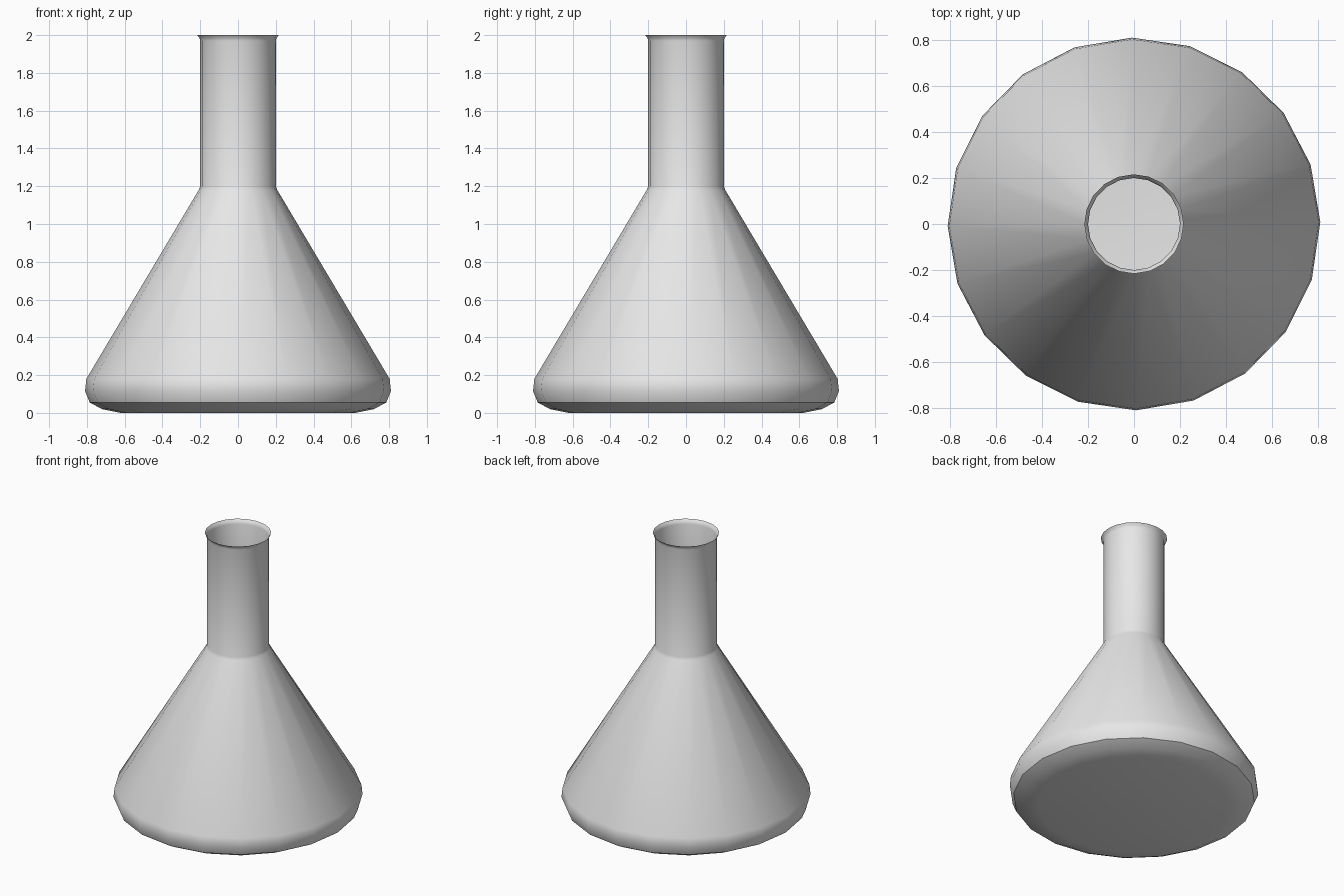
import bpy
import bmesh
import math

cube = bpy.data.objects.get("Cube")
if cube:
    bpy.data.objects.remove(cube, do_unlink=True)

SIDES = 20
TWIST = math.radians(0.6)

# Grey glass
glass = bpy.data.materials.new("grey glass")
glass.use_nodes = True
colour = (0.8, 0.8, 0.8, 1.0)
glass.diffuse_color = colour
glass.node_tree.nodes["Principled BSDF"].inputs["Base Color"].default_value = colour

# Flask wall from the base up to the flared lip: (radius, height)
profile = [
    (0.62, 0.0), (0.72, 0.02), (0.785, 0.055), (0.81, 0.115),   # rounded foot
    (0.803, 0.18), (0.208, 1.18), (0.2, 1.20),                  # cone
    (0.2, 1.97), (0.204, 1.985), (0.216, 2.0),                  # neck and lip
]


def ring(bm, radius, z):
    step = 2 * math.pi / SIDES
    return [bm.verts.new((radius * math.cos(i * step + TWIST),
                          radius * math.sin(i * step + TWIST), z))
            for i in range(SIDES)]


bm = bmesh.new()
rings = [ring(bm, r, z) for r, z in profile]
for low, high in zip(rings, rings[1:]):
    for i in range(SIDES):
        j = (i + 1) % SIDES
        bm.faces.new((low[i], low[j], high[j], high[i]))

# Closed base, open mouth
bm.faces.new(rings[0][::-1])

mesh = bpy.data.meshes.new("flask")
bm.to_mesh(mesh)
bm.free()
mesh.materials.append(glass)
flask = bpy.data.objects.new("flask", mesh)
bpy.context.collection.objects.link(flask)

# Smooth surface with a crisp edge above the foot
bpy.ops.object.select_all(action="DESELECT")
flask.select_set(True)
bpy.context.view_layer.objects.active = flask
bpy.ops.object.shade_smooth_by_angle(angle=math.radians(33))
